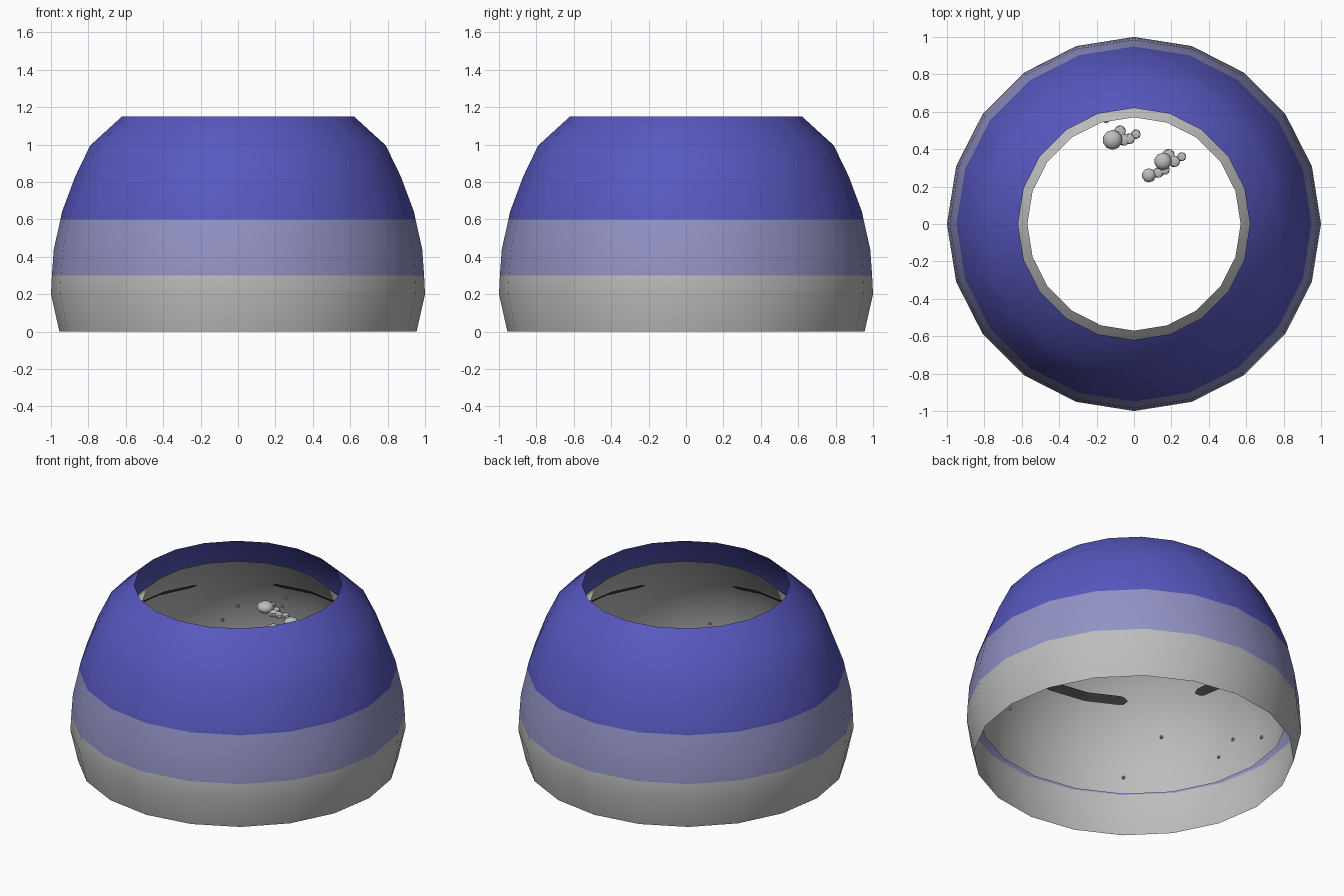
import bpy, bmesh, math
from mathutils import Vector

if "Cube" in bpy.data.objects:
    bpy.data.objects.remove(bpy.data.objects["Cube"])

SIDES = 20


def material(name, rgb):
    m = bpy.data.materials.new(name)
    m.diffuse_color = (*rgb, 1)
    m.use_nodes = True
    m.node_tree.nodes["Principled BSDF"].inputs["Base Color"].default_value = m.diffuse_color
    return m


BLUE = material("deep blue", (0.097, 0.097, 0.53))
LAVENDER = material("lavender", (0.29, 0.29, 0.56))
GREY = material("light grey", (0.51, 0.51, 0.51))
DARK = material("charcoal", (0.055, 0.055, 0.055))


def finish(bm, name, mats, smooth=True):
    mesh = bpy.data.meshes.new(name)
    bm.to_mesh(mesh)
    bm.free()
    obj = bpy.data.objects.new(name, mesh)
    bpy.context.collection.objects.link(obj)
    for m in mats:
        mesh.materials.append(m)
    if smooth:
        bpy.ops.object.select_all(action='DESELECT')
        obj.select_set(True)
        bpy.context.view_layer.objects.active = obj
        bpy.ops.object.shade_smooth_by_angle(angle=math.radians(35))
    return obj


def shell(name, profile, mats, band=lambda z: 0):
    """Open surface of revolution; band picks the colour by face height."""
    bm = bmesh.new()
    rings = []
    for r, z in profile:
        rings.append([bm.verts.new((r * math.cos(math.tau * i / SIDES),
                                    r * math.sin(math.tau * i / SIDES), z))
                      for i in range(SIDES)])
    for a, b in zip(rings, rings[1:]):
        for i in range(SIDES):
            j = (i + 1) % SIDES
            f = bm.faces.new((a[i], a[j], b[j], b[i]))
            f.material_index = band(f.calc_center_median().z)
    return finish(bm, name, mats)


# Outer dome, banded by height
OUTER = [(0.955, 0), (1.0, 0.2), (0.995, 0.3), (0.985, 0.44), (0.949, 0.6),
         (0.941, 0.64), (0.87, 0.83), (0.79, 0.995), (0.62, 1.15)]
shell("outer_dome", OUTER, [GREY, LAVENDER, BLUE],
      lambda z: 0 if z < 0.3 else 1 if z < 0.6 else 2)

# Inner lining: a spherical band, open at both ends
R_IN, Z_IN = 0.922, 0.315
LAT = [math.radians(-3.2 + 55 * i / 6) for i in range(7)]
INNER = [(R_IN * math.cos(a), Z_IN + R_IN * math.sin(a)) for a in LAT]
shell("inner_lining", INNER, [GREY])


def on_wall(az, z, inset):
    """Point just inside the faceted lining at an azimuth in degrees."""
    for (r0, z0), (r1, z1) in zip(INNER, INNER[1:]):
        if z0 <= z <= z1:
            r = r0 + (r1 - r0) * (z - z0) / (z1 - z0)
            break
    step = 360 / SIDES
    off = math.radians(az % step - step / 2)
    r = r * math.cos(math.radians(step / 2)) / math.cos(off) - inset
    a = math.radians(az)
    return Vector((r * math.cos(a), r * math.sin(a), z))


# Dark strips with rounded ends along the lining, tilted slightly inward
for n, (start, end) in enumerate([(55, 109), (144, 201), (233, 283), (324, 380)]):
    bm = bmesh.new()
    rows = []
    count = 30
    for i in range(count + 1):
        t = i / count
        az = start + (end - start) * t
        near_end = min(1, min(t, 1 - t) / 0.08)
        h = 0.003 + 0.016 * math.sqrt(1 - (1 - near_end) ** 2)
        rows.append([bm.verts.new(on_wall(az, 0.81 + s * h, 0.018 + s * h * 0.5))
                     for s in (-1, 1)])
    for a, b in zip(rows, rows[1:]):
        bm.faces.new((a[0], a[1], b[1], b[0]))
    finish(bm, f"dark_strip_{n + 1}", [DARK])

# Tiny studs scattered over the lining (azimuth, height, inset)
STUDS = [(219, 0.61, 0.01), (188, 0.49, 0.01), (196, 0.42, 0.01), (172, 0.4, 0.01),
         (234, 0.37, 0.01), (295, 0.52, 0.07), (125, 0.61, 0.01), (105, 0.70, 0.01),
         (107, 0.63, 0.01), (131, 0.51, 0.01)]
bm = bmesh.new()
for az, z, inset in STUDS:
    new = bmesh.ops.create_cube(bm, size=0.013)["verts"]
    bmesh.ops.translate(bm, verts=new, vec=on_wall(az, z, inset))
finish(bm, "lining_studs", [GREY], smooth=False)


# Floating clouds made of overlapping flattened puffs (x, y, z, radius)
def cloud(name, puffs):
    bm = bmesh.new()
    for x, y, z, r in puffs:
        detail = 2 if r > 0.036 else 1
        new = bmesh.ops.create_icosphere(bm, subdivisions=detail, radius=r)["verts"]
        bmesh.ops.scale(bm, verts=new, vec=(1, 1, 0.7))
        bmesh.ops.translate(bm, verts=new, vec=(x, y, z))
    finish(bm, name, [GREY])


cloud("cloud_left", [(-0.115, 0.45, 0.80, 0.053), (-0.075, 0.495, 0.77, 0.036),
                     (-0.055, 0.45, 0.775, 0.036), (-0.025, 0.455, 0.77, 0.033),
                     (0.01, 0.48, 0.765, 0.029), (-0.15, 0.565, 0.76, 0.028)])
cloud("cloud_right", [(0.08, 0.26, 0.785, 0.038), (0.13, 0.275, 0.785, 0.032),
                      (0.155, 0.335, 0.815, 0.047), (0.165, 0.29, 0.79, 0.03),
                      (0.185, 0.37, 0.79, 0.036), (0.215, 0.335, 0.79, 0.035),
                      (0.255, 0.36, 0.785, 0.027)])
